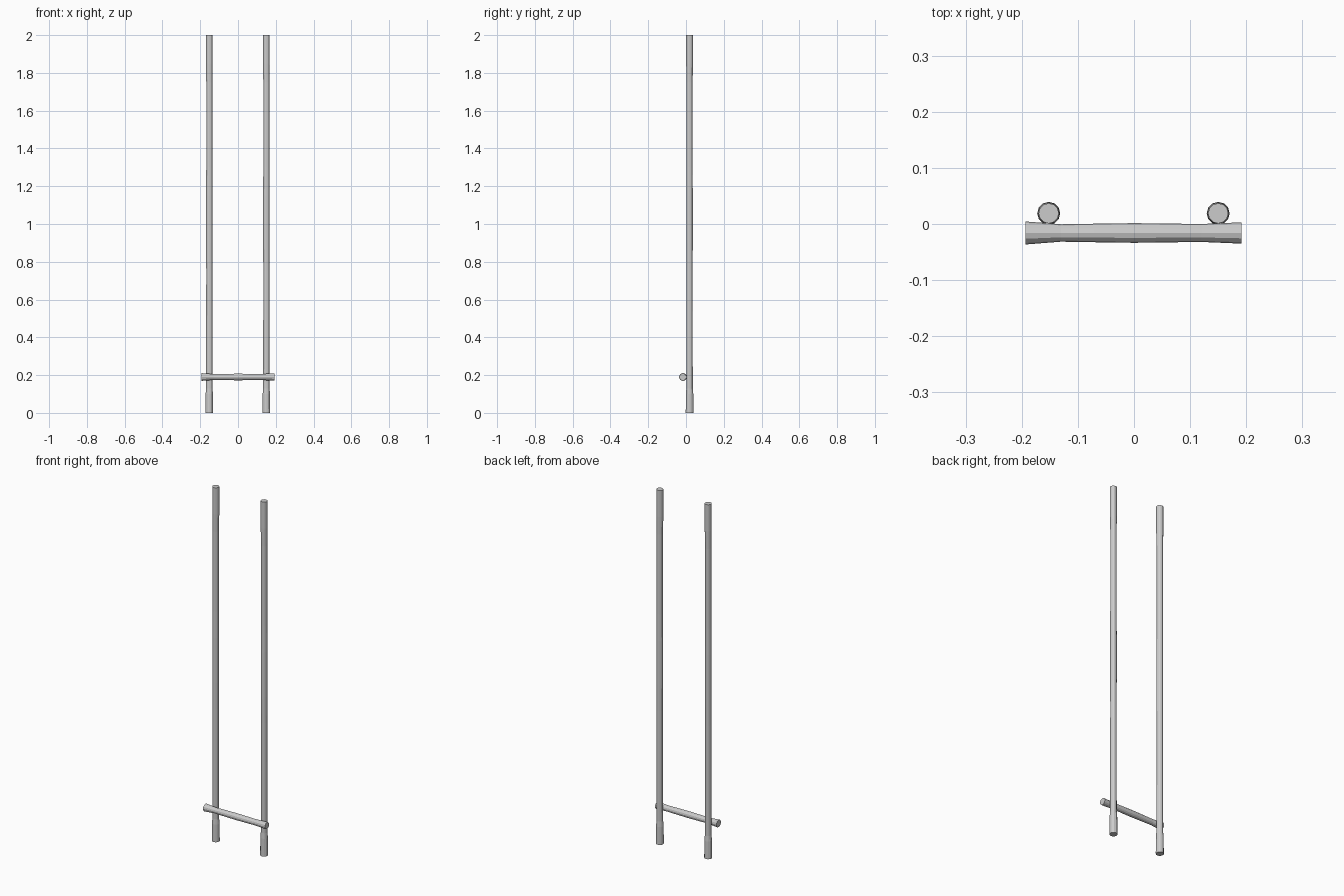
import bpy, bmesh
from math import cos, sin, pi
from mathutils import Vector

if "Cube" in bpy.data.objects:
    bpy.data.objects.remove(bpy.data.objects["Cube"])

SIDES = 12


def log(name, stations, place):
    """Loft a closed 12-sided log through (distance, radius) stations."""
    bm = bmesh.new()
    rings = []
    for d, r in stations:
        rings.append([bm.verts.new(place(d, r * cos(2 * pi * i / SIDES), r * sin(2 * pi * i / SIDES)))
                      for i in range(SIDES)])
    for a, b in zip(rings, rings[1:]):
        for i in range(SIDES):
            j = (i + 1) % SIDES
            bm.faces.new((a[i], a[j], b[j], b[i]))
    bm.faces.new(rings[0])
    bm.faces.new(rings[-1])
    bmesh.ops.recalc_face_normals(bm, faces=bm.faces)
    mesh = bpy.data.meshes.new(name)
    bm.to_mesh(mesh)
    bm.free()
    obj = bpy.data.objects.new(name, mesh)
    bpy.context.collection.objects.link(obj)
    return obj


# Two upright poles, slightly uneven like hand-cut wood
pole = [(0, 0.0205), (0.1, 0.0195), (0.13, 0.017), (0.35, 0.0165), (0.75, 0.016),
        (0.9, 0.017), (1.15, 0.017), (1.3, 0.016), (1.75, 0.016), (1.85, 0.018), (2.0, 0.018)]
for name, x in (("left_pole", -0.152), ("right_pole", 0.15)):
    log(name, pole, lambda d, u, v, x=x: Vector((x + u, 0.019 + v, d)))

# Single rung lashed across the front of the poles
rung = [(-0.193, 0.0205), (-0.13, 0.0155), (-0.07, 0.0165), (0, 0.0175),
        (0.12, 0.016), (0.192, 0.019)]
log("rung", rung, lambda d, u, v: Vector((d, -0.016 + u, 0.19 + v)))
